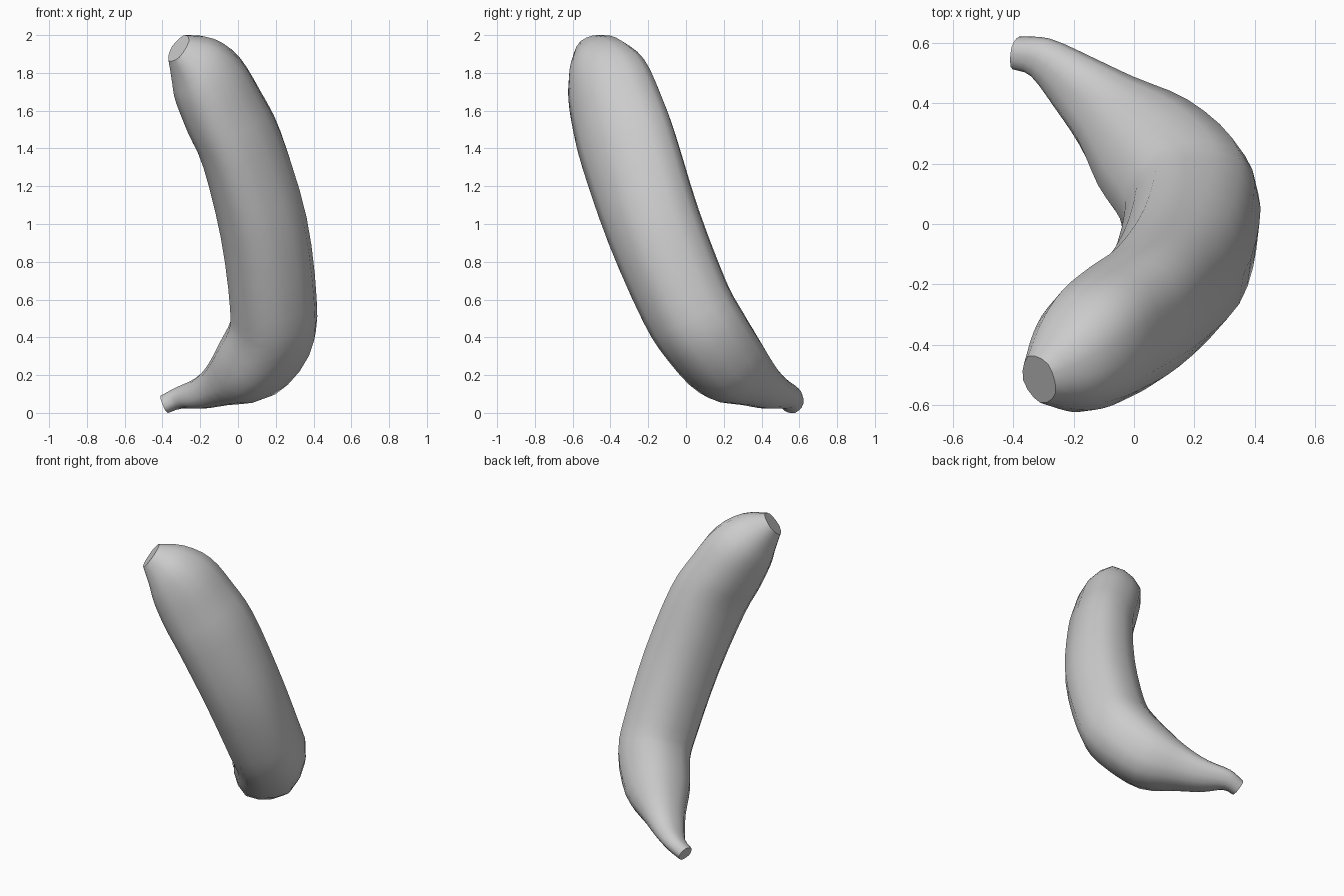
import bpy
import bmesh
import math
from mathutils import Vector

cube = bpy.data.objects.get("Cube")
if cube:
    bpy.data.objects.remove(cube, do_unlink=True)

SIDES = 15
STEPS = 3
PLANE_NORMAL = Vector((0.385, 0.82, 0.425))  # normal of the plane the fruit bends in

# Spine from stem to tip: centre, radius along the bend, radius across it
spine = [
    ((-0.39, 0.565, 0.045), 0.05, 0.056),
    ((-0.31, 0.55, 0.08), 0.058, 0.072),
    ((-0.20, 0.465, 0.105), 0.082, 0.11),
    ((-0.09, 0.37, 0.157), 0.122, 0.15),
    ((0.05, 0.24, 0.242), 0.20, 0.215),
    ((0.172, 0.107, 0.41), 0.227, 0.238),
    ((0.19, 0.0, 0.59), 0.227, 0.247),
    ((0.14, -0.165, 0.99), 0.225, 0.26),
    ((0.03, -0.295, 1.39), 0.206, 0.272),
    ((-0.065, -0.357, 1.59), 0.203, 0.26),
    ((-0.152, -0.412, 1.76), 0.193, 0.232),
    ((-0.23, -0.468, 1.86), 0.155, 0.172),
    ((-0.315, -0.515, 1.93), 0.078, 0.09),
]


def catmull(a, b, c, d, t):
    return 0.5 * (2 * b + (c - a) * t + (2 * a - 5 * b + 4 * c - d) * t ** 2
                  + (3 * b - a - 3 * c + d) * t ** 3)


def sample_spine():
    keys = [Vector((*centre, rn, rb)) for centre, rn, rb in spine]
    keys = [2 * keys[0] - keys[1]] + keys + [2 * keys[-1] - keys[-2]]
    out = [catmull(*keys[i:i + 4], s / STEPS)
           for i in range(len(keys) - 3) for s in range(STEPS)]
    return out + [keys[-2]]


# Skin: soft five-ridged rings swept along the spine
samples = sample_spine()
centres = [Vector(s[:3]) for s in samples]
bm = bmesh.new()
rings = []
for i, s in enumerate(samples):
    ahead = centres[min(i + STEPS, len(centres) - 1)]
    behind = centres[max(i - STEPS, 0)]
    tangent = (ahead - behind).normalized()
    across = (PLANE_NORMAL - tangent * PLANE_NORMAL.dot(tangent)).normalized()
    outward = across.cross(tangent)
    ring = []
    for k in range(SIDES):
        angle = math.tau * k / SIDES
        ridge = 1 + 0.03 * math.cos(5 * angle)
        offset = outward * math.cos(angle) * s[3] + across * math.sin(angle) * s[4]
        ring.append(bm.verts.new(centres[i] + offset * ridge))
    rings.append(ring)
for lower, upper in zip(rings, rings[1:]):
    for k in range(SIDES):
        n = (k + 1) % SIDES
        bm.faces.new((lower[k], lower[n], upper[n], upper[k]))

# Flat cut ends of the stem and the tip
bm.faces.new(rings[0][::-1])
bm.faces.new(rings[-1])
bmesh.ops.recalc_face_normals(bm, faces=bm.faces)

mesh = bpy.data.meshes.new("banana")
bm.to_mesh(mesh)
bm.free()
banana = bpy.data.objects.new("banana", mesh)
bpy.context.collection.objects.link(banana)

# Plain grey peel
grey = (0.6, 0.6, 0.6, 1.0)
peel = bpy.data.materials.new("plain grey")
peel.use_nodes = True
peel.diffuse_color = grey
for node in peel.node_tree.nodes:
    if node.type == 'BSDF_PRINCIPLED':
        node.inputs["Base Color"].default_value = grey
mesh.materials.append(peel)

bpy.ops.object.select_all(action='DESELECT')
banana.select_set(True)
bpy.context.view_layer.objects.active = banana
bpy.ops.object.shade_smooth_by_angle(angle=math.radians(48))
